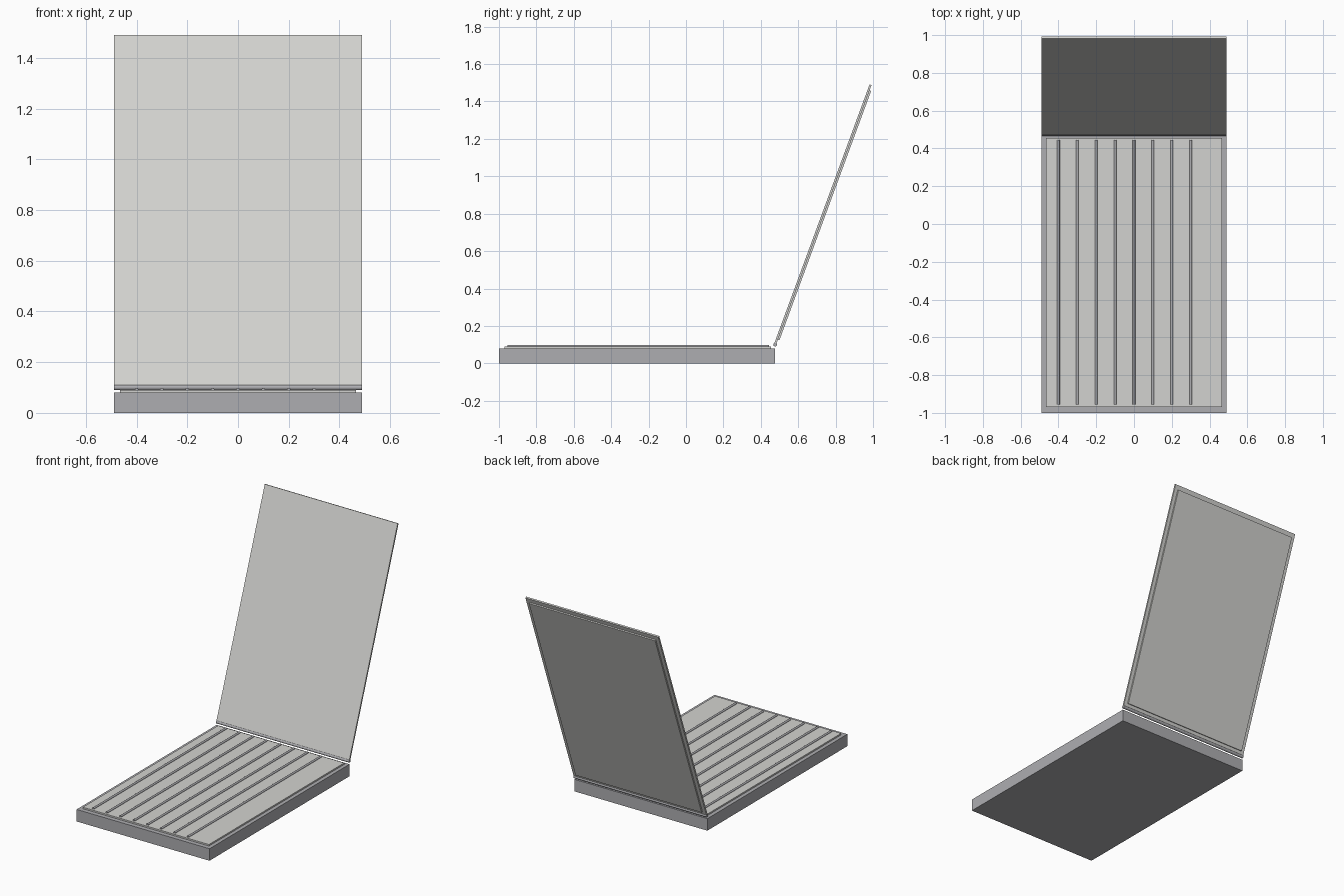
import bpy
from math import radians, pi
from mathutils import Matrix, Vector

old = bpy.data.objects.get("Cube")
if old:
    bpy.data.objects.remove(old, do_unlink=True)


def material(name, rgb):
    m = bpy.data.materials.new(name)
    m.use_nodes = True
    m.diffuse_color = (*rgb, 1)
    m.node_tree.nodes["Principled BSDF"].inputs["Base Color"].default_value = (*rgb, 1)
    return m


casing = material("casing grey", (0.42, 0.42, 0.44))
pale = material("pale grey", (0.65, 0.65, 0.63))


def box(name, lo, hi, mat, frame=Matrix()):
    """Box between two corners, optionally placed in a tilted frame."""
    lo, hi = Vector(lo), Vector(hi)
    bpy.ops.mesh.primitive_cube_add(size=1)
    ob = bpy.context.object
    ob.name = name
    ob.data.transform(Matrix.Translation((lo + hi) / 2) @ Matrix.Diagonal((*(hi - lo), 1)))
    ob.matrix_world = frame
    ob.data.materials.append(mat)
    return ob


def rod(name, centre, radius, length, rotation, mat):
    bpy.ops.mesh.primitive_cylinder_add(vertices=24, radius=radius, depth=length,
                                        location=centre, rotation=rotation)
    ob = bpy.context.object
    ob.name = name
    ob.data.materials.append(mat)
    bpy.ops.object.shade_smooth_by_angle()
    return ob


# Base tray and its bed
box("base", (-0.49, -1, 0), (0.49, 0.475, 0.08), casing)
box("bed_panel", (-0.465, -0.97, 0.08), (0.465, 0.455, 0.09), pale)

# Lengthwise tubes on the bed
for i in range(8):
    rod(f"tube_{i + 1}", (-0.4 + 0.1 * i, -0.255, 0.092), 0.007, 1.4, (pi / 2, 0, 0), casing)

# Hinge rod along the back edge
rod("hinge", (0, 0.477, 0.1), 0.01, 0.98, (0, pi / 2, 0), casing)

# Open lid: local y runs up the lid, local z faces the front
tilt = Matrix.Translation((0, 0.477, 0.1)) @ Matrix.Rotation(radians(69.8), 4, "X")
box("lid", (-0.49, 0, -0.004), (0.49, 1.48, 0.007), pale, tilt)
box("lid_back_panel", (-0.465, 0.03, -0.013), (0.465, 1.45, -0.004), pale, tilt)
